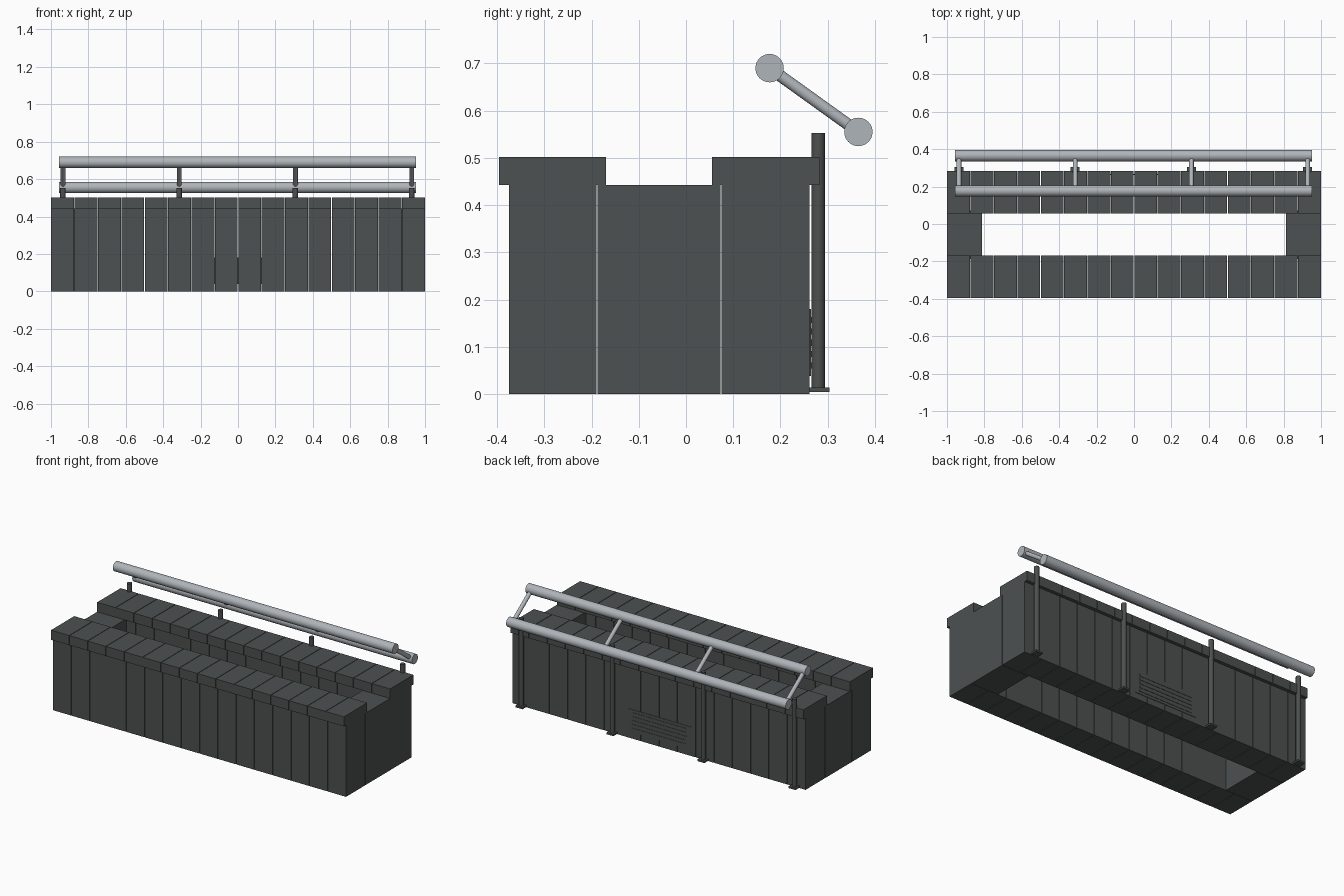
import bpy, math
from mathutils import Vector

if "Cube" in bpy.data.objects:
    bpy.data.objects.remove(bpy.data.objects["Cube"])


def material(name, rgb):
    m = bpy.data.materials.new(name)
    m.diffuse_color = (*rgb, 1)
    m.use_nodes = True
    m.node_tree.nodes["Principled BSDF"].inputs["Base Color"].default_value = m.diffuse_color
    return m


STONE = material("dark stone", (0.075, 0.082, 0.082))
DARK = material("dark metal", (0.075, 0.081, 0.080))
STEEL = material("brushed steel", (0.43, 0.46, 0.49))


def box(name, x, y, z, mat):
    """Box from (min, max) ranges."""
    bpy.ops.mesh.primitive_cube_add(size=1, location=[(a + b) / 2 for a, b in (x, y, z)])
    o = bpy.context.object
    o.scale = [b - a for a, b in (x, y, z)]
    bpy.ops.object.transform_apply(location=False, rotation=False, scale=True)
    o.name = name
    o.data.materials.append(mat)
    return o


def rod(name, a, b, r, mat, sides=32):
    """Cylinder between two points."""
    a, b = Vector(a), Vector(b)
    bpy.ops.mesh.primitive_cylinder_add(vertices=sides, radius=r, depth=(b - a).length,
                                        location=(a + b) / 2)
    o = bpy.context.object
    o.rotation_euler = (b - a).to_track_quat('Z', 'Y').to_euler()
    o.name = name
    o.data.materials.append(mat)
    bpy.ops.object.shade_smooth_by_angle(angle=math.radians(40))
    return o


# Front and back walls: 16 blocks each, with overhanging cap stones
GAP = 0.0015
for side, wall_y, cap_y in (("front", (-0.375, -0.189), (-0.396, -0.169)),
                            ("back", (0.075, 0.262), (0.055, 0.283))):
    for i in range(16):
        x0 = -1 + i * 0.125
        xr = (x0 + (GAP if i else 0), x0 + 0.125 - (GAP if i < 15 else 0))
        box(f"{side}_wall_block_{i}", xr, wall_y, (0, 0.443), STONE)
        box(f"{side}_cap_stone_{i}", xr, cap_y, (0.443, 0.502), STONE)

# End walls without caps
for side, xr in (("left", (-1, -0.813)), ("right", (0.813, 1))):
    box(f"{side}_end_wall", xr, (-0.187, 0.073), (0, 0.443), STONE)

# Posts with base plates, and the slanted rungs between the rails
LOW, HIGH = (0.365, 0.555), (0.177, 0.690)
for i in range(4):
    x = -0.936 + i * 0.6215
    rod(f"post_{i}", (x, 0.280, 0.01), (x, 0.280, 0.553), 0.0145, DARK, 24)
    box(f"post_base_{i}", (x - 0.024, x + 0.024), (0.262, 0.304), (0.004, 0.014), DARK)
    rod(f"rail_rung_{i}", (x, *LOW), (x, *HIGH), 0.0125, STEEL, 24)

# Two long rails
for name, p in (("lower_rail", LOW), ("upper_rail", HIGH)):
    rod(name, (-0.957, *p), (0.952, *p), 0.030, STEEL, 40)

# Vent on the back: thin plate with raised slats
box("vent_plate", (-0.218, 0.210), (0.2615, 0.2645), (0.038, 0.180), DARK)
for i in range(5):
    z = 0.054 + i * 0.024
    box(f"vent_slat_{i}", (-0.190, 0.182), (0.264, 0.2665), (z, z + 0.013), DARK)
